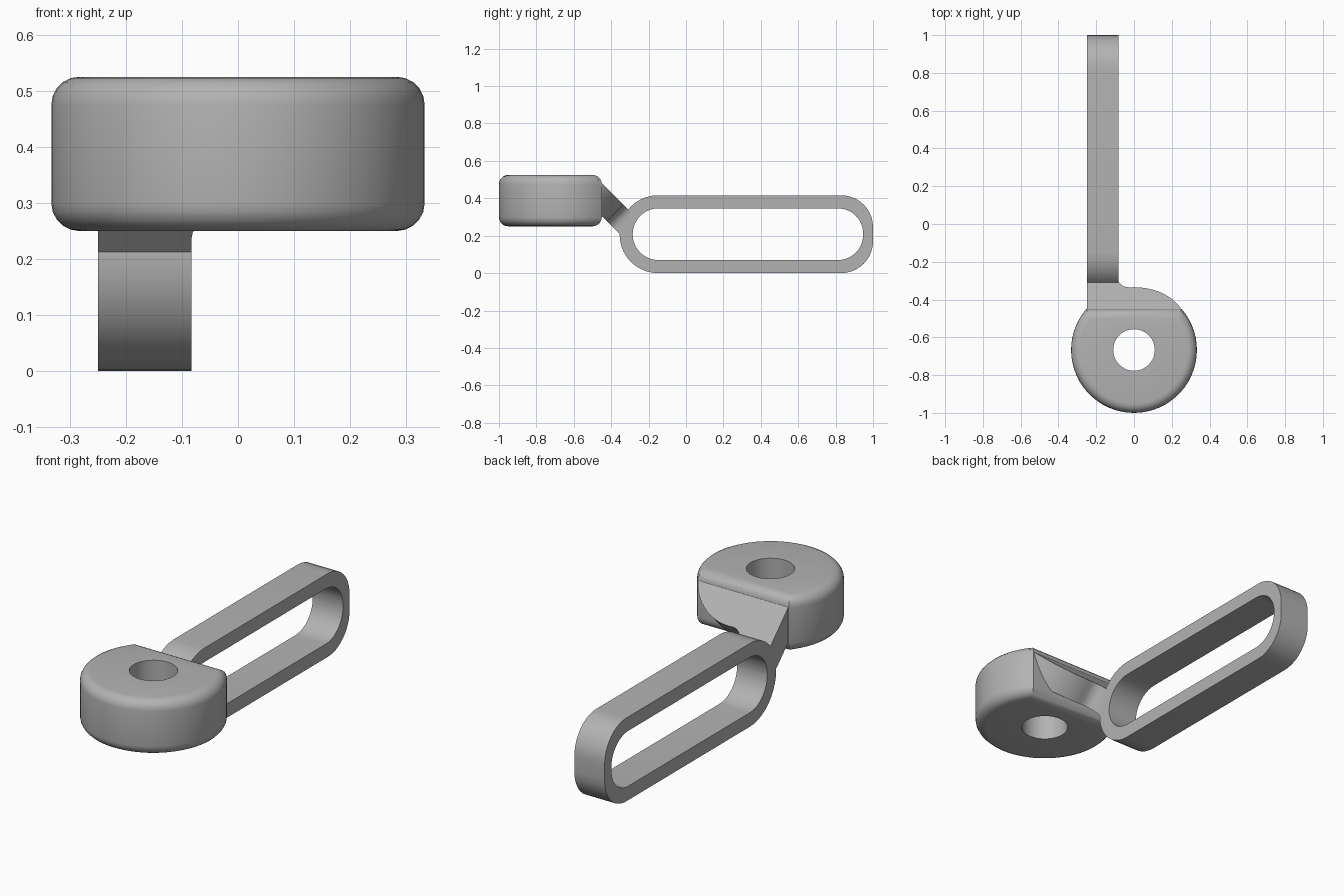
import bpy
import bmesh
from math import sin, cos, pi, sqrt, radians, asin
from mathutils import Vector

if "Cube" in bpy.data.objects:
    bpy.data.objects.remove(bpy.data.objects["Cube"], do_unlink=True)

grey = bpy.data.materials.new("plain grey")
grey.use_nodes = True
COLOR = (0.45, 0.45, 0.45, 1)
grey.diffuse_color = COLOR
grey.node_tree.nodes["Principled BSDF"].inputs["Base Color"].default_value = COLOR


def arc(cx, cy, r, start, end, n):
    """Points along an arc, angles in degrees."""
    steps = [radians(start + (end - start) * i / n) for i in range(n + 1)]
    return [(cx + r * cos(a), cy + r * sin(a)) for a in steps]


def rounded_slot(y0, y1, z0, z1, r_front, r_back):
    """Rounded rectangle with separate radii at its two ends."""
    n = 10
    return (arc(y1 - r_back, z0 + r_back, r_back, -90, 0, n)
            + arc(y1 - r_back, z1 - r_back, r_back, 0, 90, n)
            + arc(y0 + r_front, z1 - r_front, r_front, 90, 180, n)
            + arc(y0 + r_front, z0 + r_front, r_front, 180, 270, n))


def prism(name, outline, place, depth, rim=0):
    """Extrude an outline; place maps 2D points to 3D, rim rounds both caps."""
    bm = bmesh.new()
    face = bm.faces.new([bm.verts.new(place(a, b)) for a, b in outline])
    depth = Vector(depth)
    out = bmesh.ops.extrude_face_region(bm, geom=[face], use_keep_orig=True)
    top = [v for v in out["geom"] if isinstance(v, bmesh.types.BMVert)]
    bmesh.ops.translate(bm, verts=top, vec=depth)
    bmesh.ops.remove_doubles(bm, verts=bm.verts, dist=1e-4)
    bmesh.ops.recalc_face_normals(bm, faces=bm.faces)
    if rim:
        axis = depth.normalized()
        edges = [e for e in bm.edges
                 if abs((e.verts[0].co - e.verts[1].co).dot(axis)) < 1e-5]
        bmesh.ops.bevel(bm, geom=edges, offset=rim, segments=5,
                        profile=0.5, affect='EDGES')
    mesh = bpy.data.meshes.new(name)
    bm.to_mesh(mesh)
    bm.free()
    mesh.materials.append(grey)
    obj = bpy.data.objects.new(name, mesh)
    bpy.context.collection.objects.link(obj)
    return obj


def combine(target, other, operation):
    """Apply a boolean and remove the second solid."""
    mod = target.modifiers.new(operation.lower(), 'BOOLEAN')
    mod.object, mod.operation, mod.solver = other, operation, 'EXACT'
    bpy.context.view_layer.objects.active = target
    bpy.ops.object.modifier_apply(modifier=mod.name)
    bpy.data.objects.remove(other, do_unlink=True)


# Round head, cut flat along a chord at the back
R, CY, CHORD = 0.333, -0.667, -0.45
edge = asin((CHORD - CY) / R) * 180 / pi
head = prism("bracket", arc(0, CY, R, 180 - edge, 360 + edge, 44),
             lambda x, y: (x, y, 0.25), (0, 0, 0.275), rim=0.05)

# Sloped tab running down at 45 degrees from the head to the arm
K = sqrt(0.5)
LEFT, INNER = -0.25, -0.083
tab_outline = ([(LEFT, -0.03), (LEFT, 0.255), (INNER, 0.255)]
               + arc(INNER + 0.06, 0.222, 0.06, 180, 270, 6)
               + arc(0, -0.11, 0.273, 90, 17, 18))
tab = prism("tab", tab_outline,
            lambda x, t: (x, CHORD + K * t, 0.48 - K * t),
            (0, -0.0875, -0.0875))

# Long slotted arm
arm = prism("arm", rounded_slot(-0.355, 1, 0, 0.416, 0.205, 0.17),
            lambda y, z: (LEFT, y, z), (INNER - LEFT, 0, 0))
slot = prism("slot", rounded_slot(-0.285, 0.947, 0.07, 0.346, 0.137, 0.134),
             lambda y, z: (LEFT - 0.1, y, z), (0.4, 0, 0))
bore = prism("bore", arc(0, CY, 0.11, 0, 352.5, 47),
             lambda x, y: (x, y, 0.1), (0, 0, 0.6))

# Join into a single solid, then open the slot and the bore
combine(head, tab, 'UNION')
combine(head, arm, 'UNION')
combine(head, slot, 'DIFFERENCE')
combine(head, bore, 'DIFFERENCE')

for o in bpy.context.selected_objects:
    o.select_set(False)
head.select_set(True)
bpy.context.view_layer.objects.active = head
bpy.ops.object.shade_smooth_by_angle(angle=radians(30))
